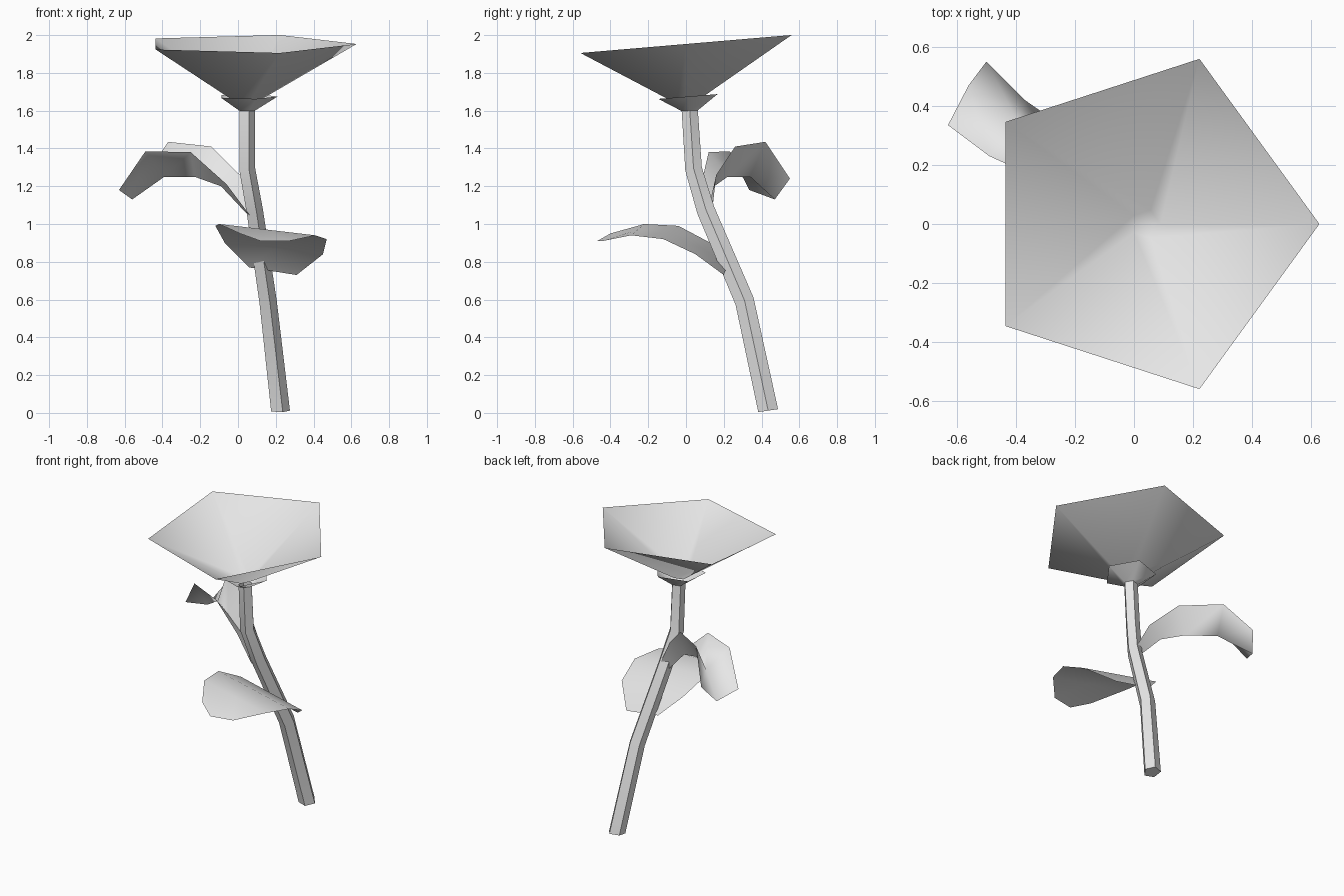
import bpy, bmesh, math
from mathutils import Vector

SIDES = 5

cube = bpy.data.objects.get("Cube")
if cube:
    bpy.data.objects.remove(cube, do_unlink=True)

grey = bpy.data.materials.new("plain_grey")
grey.use_nodes = True
grey.diffuse_color = (0.8, 0.8, 0.8, 1)
grey.node_tree.nodes["Principled BSDF"].inputs["Base Color"].default_value = (0.8, 0.8, 0.8, 1)


def ring(center, radius, slope_x=0.0, slope_y=0.0):
    """Pentagon around a centre, sheared in z to tilt it."""
    points = []
    for i in range(SIDES):
        angle = math.tau * i / SIDES
        x, y = radius * math.cos(angle), radius * math.sin(angle)
        points.append(Vector(center) + Vector((x, y, slope_x * x + slope_y * y)))
    return points


def loft(name, rows, closed=False, cap_start=False, cap_end=False, sharp=60):
    """Skin neighbouring rows of points with quads."""
    bm = bmesh.new()
    grid = [[bm.verts.new(p) for p in row] for row in rows]
    count = len(grid[0])
    for low, high in zip(grid, grid[1:]):
        for i in range(count if closed else count - 1):
            j = (i + 1) % count
            bm.faces.new((low[i], low[j], high[j], high[i]))
    if cap_start:
        bm.faces.new(grid[0][::-1])
    if cap_end:
        bm.faces.new(grid[-1])
    mesh = bpy.data.meshes.new(name)
    bm.to_mesh(mesh)
    bm.free()
    mesh.materials.append(grey)
    obj = bpy.data.objects.new(name, mesh)
    bpy.context.collection.objects.link(obj)
    bpy.ops.object.select_all(action='DESELECT')
    obj.select_set(True)
    bpy.context.view_layer.objects.active = obj
    bpy.ops.object.shade_smooth_by_angle(angle=math.radians(sharp))
    return obj


# Bent five-sided stem: centre, radius, tilt in x and y
stem_path = [
    ((0.22, 0.435, 0.012), 0.055, 0.0, 0.15),
    ((0.155, 0.31, 0.59), 0.05, 0.1, 0.4),
    ((0.085, 0.105, 1.07), 0.047, 0.15, 0.4),
    ((0.045, 0.04, 1.29), 0.046, 0.1, 0.2),
    ((0.045, 0.02, 1.6), 0.045, 0.0, 0.05),
]
loft("stem", [ring(*step) for step in stem_path], closed=True, cap_start=True)

# Small flared collar under the bloom
loft("collar", [ring((0.045, 0.02, 1.6), 0.045, 0, 0.05),
                ring((0.045, 0.01, 1.675), 0.165, 0, 0.08)], closed=True)

# Open bowl-shaped bloom, tipped to the front
loft("bloom", [ring((0.04, 0, 1.64), 0.05, 0, 0.085),
               ring((0.04, 0, 1.953), 0.588, 0, 0.085)],
     closed=True, cap_start=True)

# Front leaf: left and right edges from base to end, middle lies between
left_edge = [(0.06, 0.215, 0.77), (-0.07, 0.13, 0.9), (-0.12, -0.04, 0.99),
             (-0.1, -0.22, 1.0), (0.01, -0.4, 0.95)]
right_edge = [(0.31, 0.2, 0.73), (0.45, 0.05, 0.84), (0.47, -0.12, 0.92),
              (0.41, -0.29, 0.94), (0.27, -0.44, 0.91)]
rows = [[Vector(a), (Vector(a) + Vector(b)) / 2, Vector(b)]
        for a, b in zip(left_edge, right_edge)]
rows[-1][1] = Vector((0.12, -0.47, 0.91))
loft("front_leaf", rows)

# Back leaf: channelled, arching out and drooping at its end
near_edge = [(0.06, 0.06, 1.05), (-0.06, 0.08, 1.21), (-0.25, 0.12, 1.38),
             (-0.49, 0.23, 1.385), (-0.63, 0.335, 1.18)]
middle = [(0.06, 0.11, 1.04), (-0.09, 0.15, 1.2), (-0.23, 0.22, 1.25),
          (-0.39, 0.34, 1.25), (-0.56, 0.47, 1.13)]
far_edge = [(0.1, 0.14, 1.08), (0.01, 0.16, 1.26), (-0.14, 0.26, 1.41),
            (-0.37, 0.42, 1.435), (-0.5, 0.55, 1.24)]
loft("back_leaf", list(zip(near_edge, middle, far_edge)), sharp=80)
